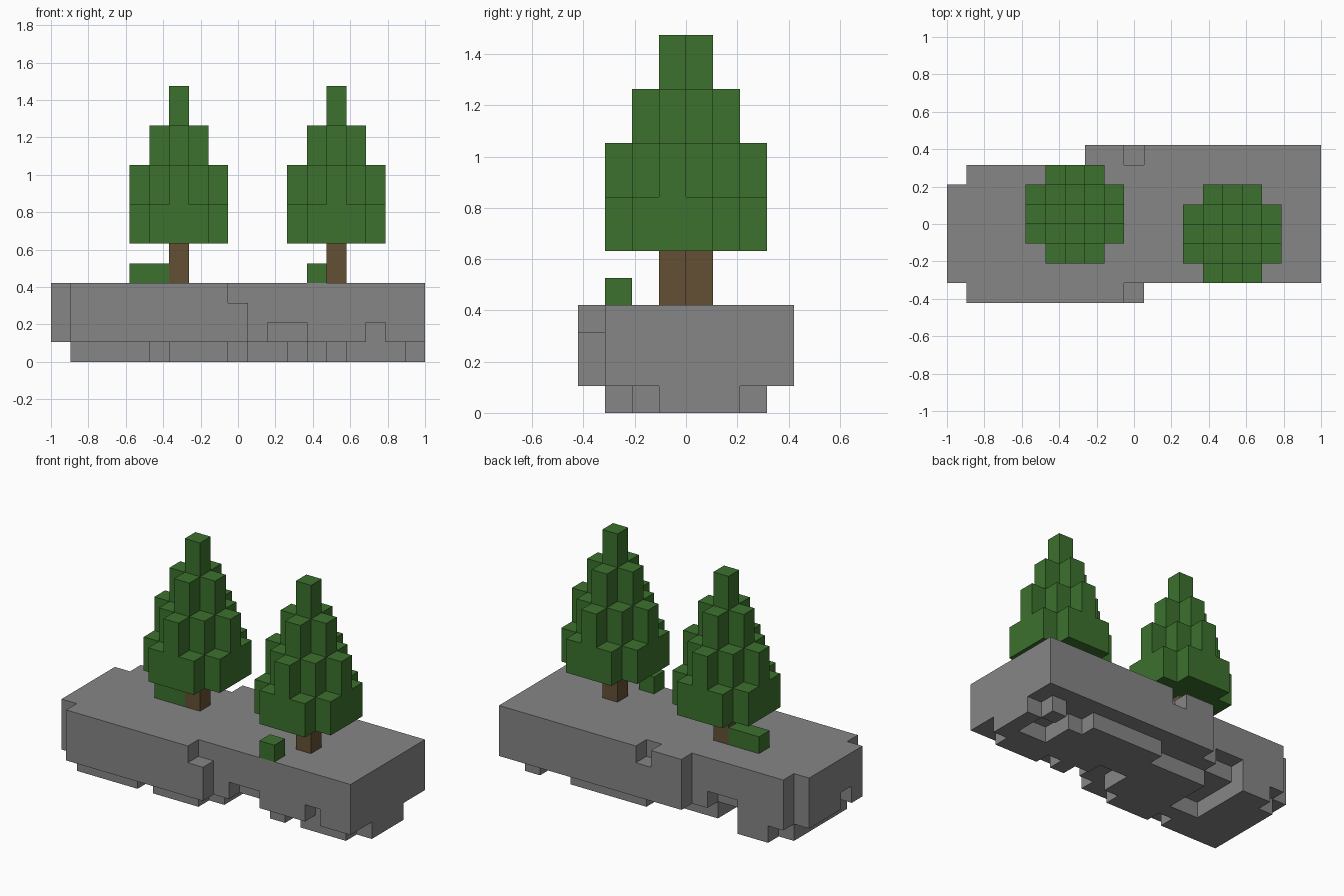
import bpy
import bmesh
from itertools import product
from mathutils import Vector

U = 2 / 19                                # size of one block
ORIGIN = Vector((-1, -4 * U, 0))          # corner of block (0, 0, 0)

cube = bpy.data.objects.get("Cube")
if cube:
    bpy.data.objects.remove(cube, do_unlink=True)


def make_material(name, rgb):
    mat = bpy.data.materials.new(name)
    mat.use_nodes = True
    mat.diffuse_color = (*rgb, 1)
    for node in mat.node_tree.nodes:
        if node.type == 'BSDF_PRINCIPLED':
            node.inputs["Base Color"].default_value = (*rgb, 1)
            node.inputs["Roughness"].default_value = 0.9
    return mat


stone = make_material("stone grey", (0.24, 0.24, 0.24))
leaf = make_material("leaf green", (0.045, 0.165, 0.027))
bark = make_material("bark brown", (0.13, 0.08, 0.034))


def box(x0, x1, y0, y1, z0, z1):
    """Set of blocks in a box, both ends included."""
    return set(product(range(x0, x1 + 1), range(y0, y1 + 1), range(z0, z1 + 1)))


def build_blocks(name, cells, mat):
    """Outer skin of a set of blocks as one flat-faced mesh."""
    bm = bmesh.new()
    for cell in cells:
        for axis, side in product(range(3), (-1, 1)):
            neighbour = list(cell)
            neighbour[axis] += side
            if tuple(neighbour) in cells:
                continue
            normal = Vector((0, 0, 0))
            normal[axis] = side
            a = Vector((0, 0, 0))
            a[(axis + 1) % 3] = 1
            b = normal.cross(a)
            centre = Vector(cell) + Vector((1, 1, 1)) / 2 + normal / 2
            corners = (-a - b, a - b, a + b, b - a)
            bm.faces.new([bm.verts.new(ORIGIN + U * (centre + c / 2)) for c in corners])
    bmesh.ops.remove_doubles(bm, verts=bm.verts, dist=U / 100)
    mesh = bpy.data.meshes.new(name)
    bm.to_mesh(mesh)
    bm.free()
    mesh.materials.append(mat)
    obj = bpy.data.objects.new(name, mesh)
    bpy.context.collection.objects.link(obj)
    return obj


# Ground slab: main body with stepped edges
ground = box(0, 0, 1, 5, 1, 3) | box(1, 9, 0, 6, 1, 3)
ground |= box(7, 18, 1, 7, 1, 3)

# Notches in the rim of the slab
ground -= box(9, 9, 0, 0, 3, 3) | box(9, 9, 7, 7, 3, 3)
ground -= box(11, 12, 1, 1, 1, 1) | box(16, 16, 1, 1, 1, 1)
ground -= box(4, 5, 6, 6, 1, 1) | box(0, 0, 2, 2, 1, 1)

# Ragged underside: strips of first x, last x, first y, last y
underside = [
    (1, 1, 1, 5), (2, 3, 1, 6), (4, 4, 1, 2), (5, 5, 2, 2), (6, 8, 1, 5),
    (9, 9, 2, 5), (10, 11, 4, 6), (12, 12, 3, 6), (13, 13, 2, 6),
    (14, 14, 3, 6), (15, 15, 2, 5), (16, 17, 2, 3), (17, 17, 6, 6),
    (18, 18, 3, 5),
]
for strip in underside:
    ground |= box(*strip, 0, 0)
build_blocks("ground_slab", ground, stone)


# Trees: columns get lower by two blocks per step away from the trunk
def build_tree(side, x, y):
    build_blocks(side + "_trunk", box(x, x, y, y, 4, 5), bark)
    crown = set()
    for dx, dy in product(range(-2, 3), repeat=2):
        steps = abs(dx) + abs(dy)
        if steps < 4:
            crown |= box(x + dx, x + dx, y + dy, y + dy, 6, 13 - 2 * steps)
    build_blocks(side + "_crown", crown, leaf)


build_tree("right", 6, 4)
build_tree("left", 14, 3)

# Low bushes beside the trunks
build_blocks("right_bush", box(4, 5, 4, 4, 4, 4), leaf)
build_blocks("left_bush", box(13, 13, 1, 1, 4, 4), leaf)
